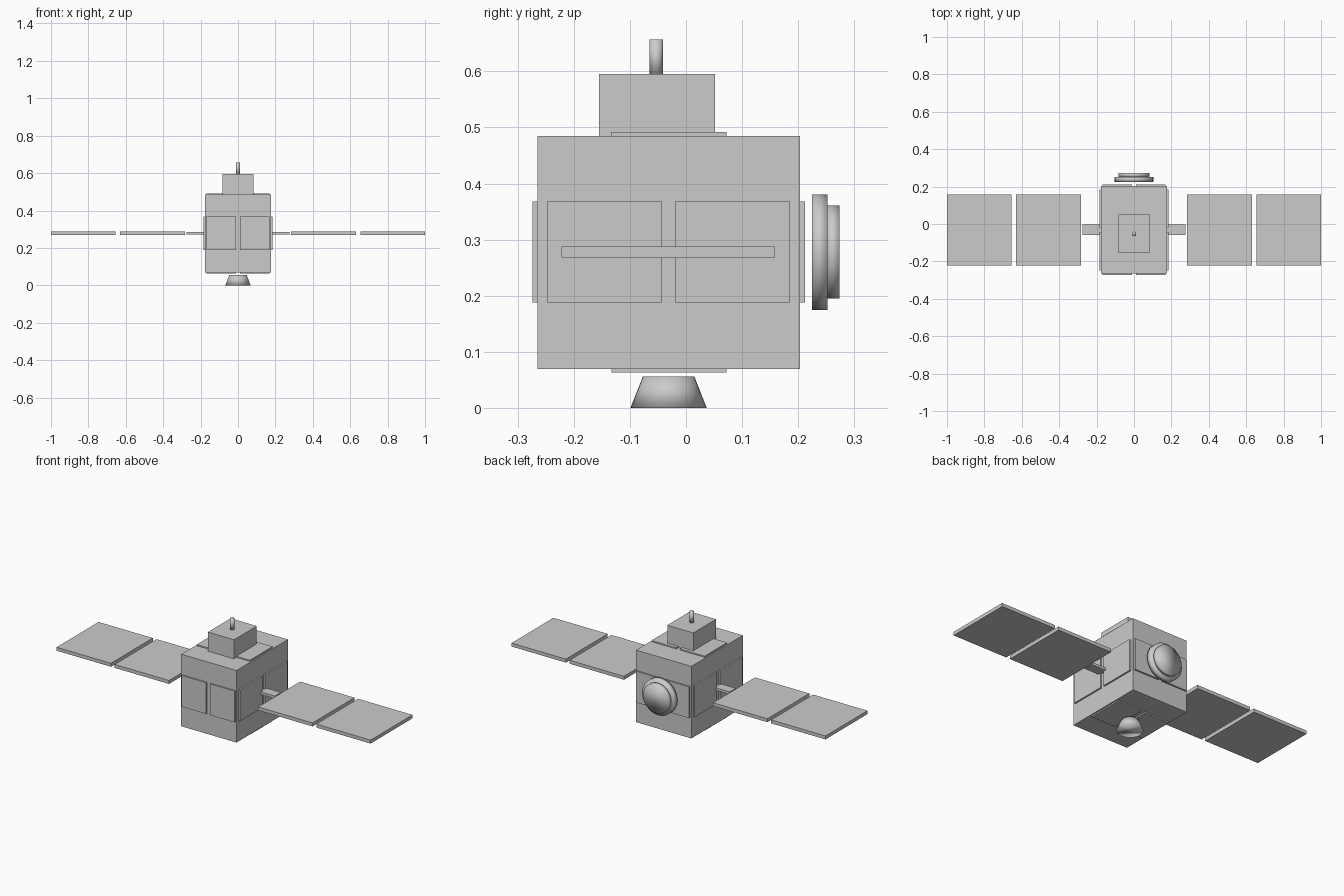
import bpy, math

if "Cube" in bpy.data.objects:
    bpy.data.objects.remove(bpy.data.objects["Cube"])

CY = -0.031   # depth centre of the body
CZ = 0.278    # height centre of the body


def box(name, x, y, z):
    """Box from (min, max) ranges."""
    c = [(a + b) / 2 for a, b in (x, y, z)]
    bpy.ops.mesh.primitive_cube_add(size=1, location=c)
    o = bpy.context.object
    o.name = name
    for v in o.data.vertices:
        for i, (a, b) in enumerate((x, y, z)):
            v.co[i] *= b - a
    return o


def round_part(name, r_low, r_high, depth, loc, rot=(0, 0, 0)):
    """Fully smooth-shaded drum or cone."""
    bpy.ops.mesh.primitive_cone_add(vertices=32, radius1=r_low, radius2=r_high,
                                    depth=depth, location=loc, rotation=rot)
    o = bpy.context.object
    o.name = name
    bpy.ops.object.shade_smooth()
    return o


def span(s, a, b):
    """Range mirrored by sign s."""
    return tuple(sorted((s * a, s * b)))


# Main body and upper equipment block
box("body", (-0.176, 0.176), (-0.265, 0.203), (0.07, 0.485))
box("upper_block", (-0.083, 0.083), (-0.155, 0.052), (0.484, 0.595))

# Paired cover plates on all six faces
for s, side in ((-1, "left"), (1, "right")):
    px = span(s, 0.012, 0.169)
    zr = (0.188, 0.368)
    yr = (-0.133, 0.072)
    box(f"front_plate_{side}", px, (-0.274, -0.26), zr)
    box(f"back_plate_{side}", px, (0.198, 0.212), zr)
    box(f"top_plate_{side}", px, yr, (0.48, 0.492))
    box(f"bottom_plate_{side}", px, yr, (0.063, 0.075))
    for end, y in (("front", (-0.248, -0.043)), ("back", (-0.02, 0.185))):
        box(f"side_plate_{side}_{end}", span(s, 0.17, 0.185), y, zr)

    # Solar wing: arm and two panels
    box(f"wing_arm_{side}", span(s, 0.17, 0.276), (-0.059, -0.003), (0.271, 0.286))
    box(f"inner_solar_panel_{side}", span(s, 0.284, 0.63), (-0.222, 0.159), (0.268, 0.288))
    box(f"outer_solar_panel_{side}", span(s, 0.654, 1.0), (-0.222, 0.159), (0.268, 0.288))

# Antenna rod on top
round_part("antenna", 0.012, 0.012, 0.066, (0, -0.053, 0.624))

# Thruster nozzle below
round_part("nozzle", 0.068, 0.046, 0.056, (0, CY, 0.028))

# Stepped dish at the back
back = (-math.pi / 2, 0, 0)
round_part("dish_rim", 0.103, 0.103, 0.027, (0, 0.2385, CZ), back)
round_part("dish_cap", 0.083, 0.083, 0.023, (0, 0.262, CZ), back)
